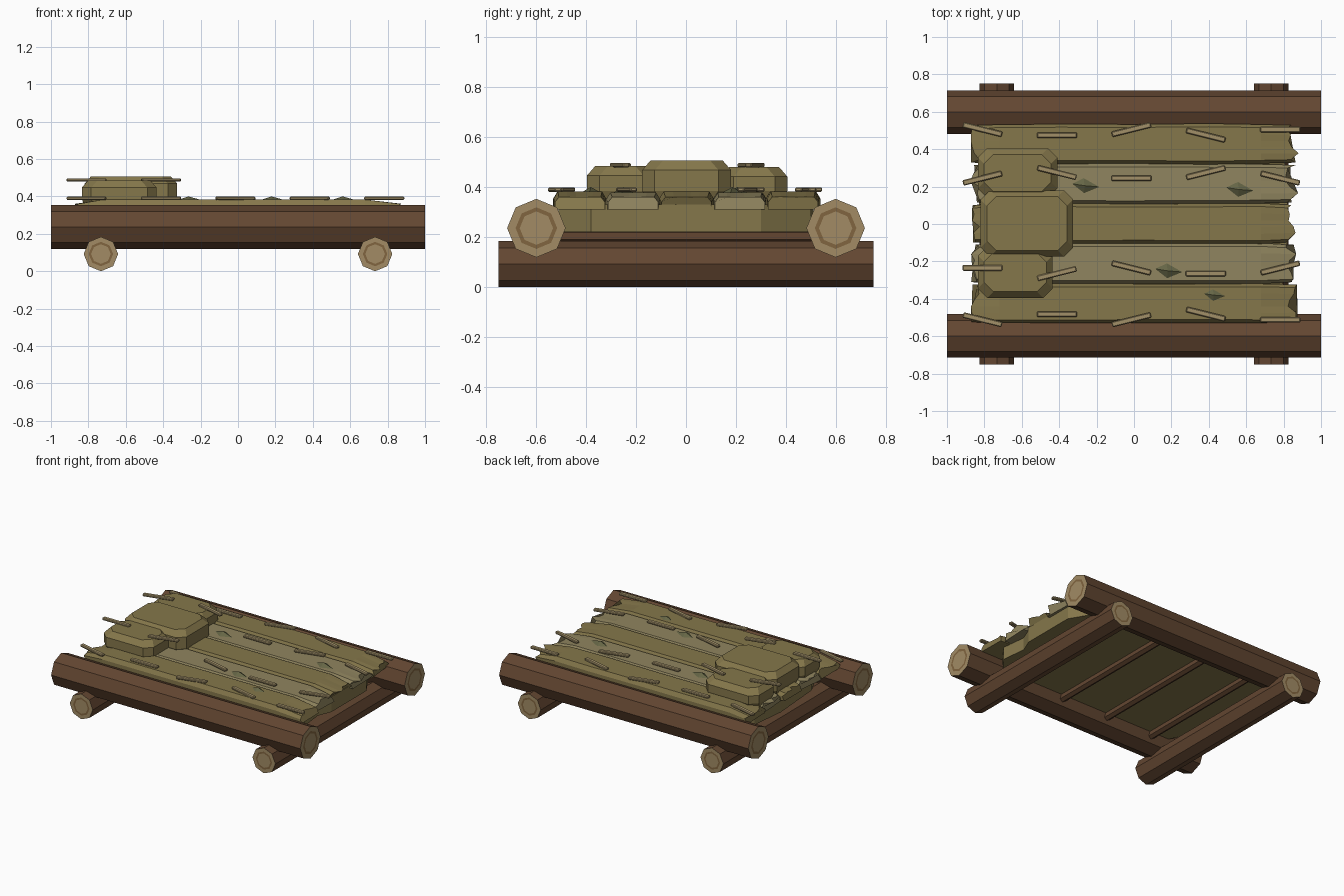
import bpy, bmesh, math, random
from mathutils import Matrix

if "Cube" in bpy.data.objects:
    bpy.data.objects.remove(bpy.data.objects["Cube"])
random.seed(4)


def mat(name, r, g, b):
    m = bpy.data.materials.new(name)
    m.diffuse_color = (r, g, b, 1)
    m.use_nodes = True
    m.node_tree.nodes["Principled BSDF"].inputs["Base Color"].default_value = m.diffuse_color
    return m


BARK = mat("bark", .125, .062, .031)
CUT = mat("cut_wood", .36, .26, .13)
RING = mat("growth_ring", .22, .13, .05)
STRAW = mat("straw", .235, .185, .07)
PALE = mat("pale_straw", .28, .235, .115)
STICK = mat("stick", .36, .28, .14)
LEAF = mat("leaf", .13, .13, .06)


def add(name, bm, mats):
    bmesh.ops.recalc_face_normals(bm, faces=bm.faces)
    me = bpy.data.meshes.new(name)
    bm.to_mesh(me)
    bm.free()
    for m in mats:
        me.materials.append(m)
    ob = bpy.data.objects.new(name, me)
    bpy.context.collection.objects.link(ob)
    return ob


def loft(name, rings, m):
    """Skin a series of equal point loops and cap both ends."""
    bm = bmesh.new()
    vs = [[bm.verts.new(p) for p in r] for r in rings]
    n = len(vs[0])
    for a, b in zip(vs, vs[1:]):
        for i in range(n):
            j = (i + 1) % n
            bm.faces.new((a[i], a[j], b[j], b[i]))
    bm.faces.new(vs[0])
    bm.faces.new(vs[-1])
    return add(name, bm, [m])


def log(name, loc, r, length, axis):
    """Octagonal log with inset growth rings on the cut ends."""
    bm = bmesh.new()
    bmesh.ops.create_cone(bm, cap_ends=True, segments=8, radius1=r, radius2=r, depth=length)
    bm.normal_update()
    for cap in [f for f in bm.faces if len(f.verts) == 8]:
        cap.material_index = 1
        for thick, idx in ((.29 * r, 2), (.14 * r, 1)):
            bmesh.ops.inset_region(bm, faces=[cap], thickness=thick)
            cap.material_index = idx
    rot = Matrix.Rotation(math.pi / 2, 4, 'Y' if axis == 'X' else 'X')
    bm.transform(Matrix.Translation(loc) @ rot)
    return add(name, bm, [BARK, CUT, RING])


# Frame logs
for s, side in ((-1, "front"), (1, "back")):
    log(f"side_rail_{side}", (0, s * .598, .236), .117, 2, 'X')
for s, side in ((-1, "left"), (1, "right")):
    log(f"cross_log_{side}", (s * .733, 0, .092), .092, 1.5, 'Y')

# Thin slats under the bedding
for i in range(4):
    bm = bmesh.new()
    bmesh.ops.create_cone(bm, cap_ends=True, segments=6, radius1=.028, radius2=.028, depth=1.1)
    bm.transform(Matrix.Translation((-.57 + .38 * i, 0, .205)) @ Matrix.Rotation(math.pi / 2, 4, 'X'))
    add(f"slat_{i + 1}", bm, [BARK])

# Mattress base with an uneven outline
outline = [(.7, -.51), (.8, -.38), (.78, -.2), (.82, -.1), (.82, .3), (.7, .5),
           (-.68, .51), (-.8, .36), (-.83, .1), (-.8, -.3), (-.7, -.5)]
loft("mattress_base", [[(x, y, .22) for x, y in outline],
                       [(x, y, .33) for x, y in outline]], STRAW)

# Straw strips with ragged, drooping ends
US = [(-.5, 0), (-.5, .6), (-.42, 1), (-.25, 1), (-.08, 1), (.08, 1), (.25, 1), (.42, 1), (.5, .6), (.5, 0)]
for k in range(5):
    cy = -.424 + .213 * k
    top = .383 if k % 2 == 0 else .378
    rings = []
    for x in (-.85, -.72, -.4, 0, .4, .68, .845):
        end = abs(x) > .8
        w = .2 if end else .213 + random.uniform(-.006, .006)
        h = (.36 if end else top) - .31
        jit = .025 if x < 0 else .035
        rings.append([(x + (random.uniform(-jit, jit) if end else 0), cy + u * w, .31 + h * v)
                      for u, v in US])
    loft(f"straw_strip_{k + 1}", rings, PALE if k % 2 else STRAW)


# Headrest cushions
def cushion(name, x0, x1, y0, y1, z):
    def ring(d, zz):
        a, b, c, e, q = x0 + d, x1 - d, y0 + d, y1 - d, .05
        return [(a + q, c, zz), (b - q, c, zz), (b, c + q, zz), (b, e - q, zz),
                (b - q, e, zz), (a + q, e, zz), (a, e - q, zz), (a, c + q, zz)]
    loft(name, [ring(.015, .35), ring(0, .385), ring(0, z - .038), ring(.033, z)], STRAW)


cushion("cushion_middle", -.82, -.325, -.175, .18, .506)
cushion("cushion_back", -.835, -.41, .14, .405, .48)
cushion("cushion_front", -.835, -.435, -.395, -.12, .485)

# Loose sticks in four rows, each turned in a repeating pattern
for j, y in enumerate((.49, .26, -.25, -.497)):
    for i in range(5):
        z = .488 if j in (1, 2) and i < 2 else .39
        ang = math.radians((-14, 0, 14)[(i + 2 * j) % 3])
        loc = (-.81 + .398 * i, y + .015 * (-1) ** (i + j), z)
        bm = bmesh.new()
        bmesh.ops.create_cube(bm, size=1)
        bm.transform(Matrix.Diagonal((.215, .03, .018, 1)))
        bmesh.ops.bevel(bm, geom=bm.edges[:], offset=.005, segments=1, affect='EDGES')
        bm.transform(Matrix.Translation(loc) @ Matrix.Rotation(ang, 4, 'Z'))
        add(f"stick_{j + 1}_{i + 1}", bm, [STICK])

# Small faceted leaves
for n, (x, y) in enumerate(((-.257, .205), (.567, .185), (.187, -.25), (.433, -.38))):
    bm = bmesh.new()
    base = [bm.verts.new((x + a, y + b, .374)) for a, b in ((-.085, .012), (-.01, -.047), (.085, -.008), (-.012, .047))]
    tip = bm.verts.new((x - .008, y, .4))
    bm.faces.new(base)
    for i in range(4):
        bm.faces.new((base[i], base[(i + 1) % 4], tip))
    add(f"leaf_{n + 1}", bm, [LEAF])
